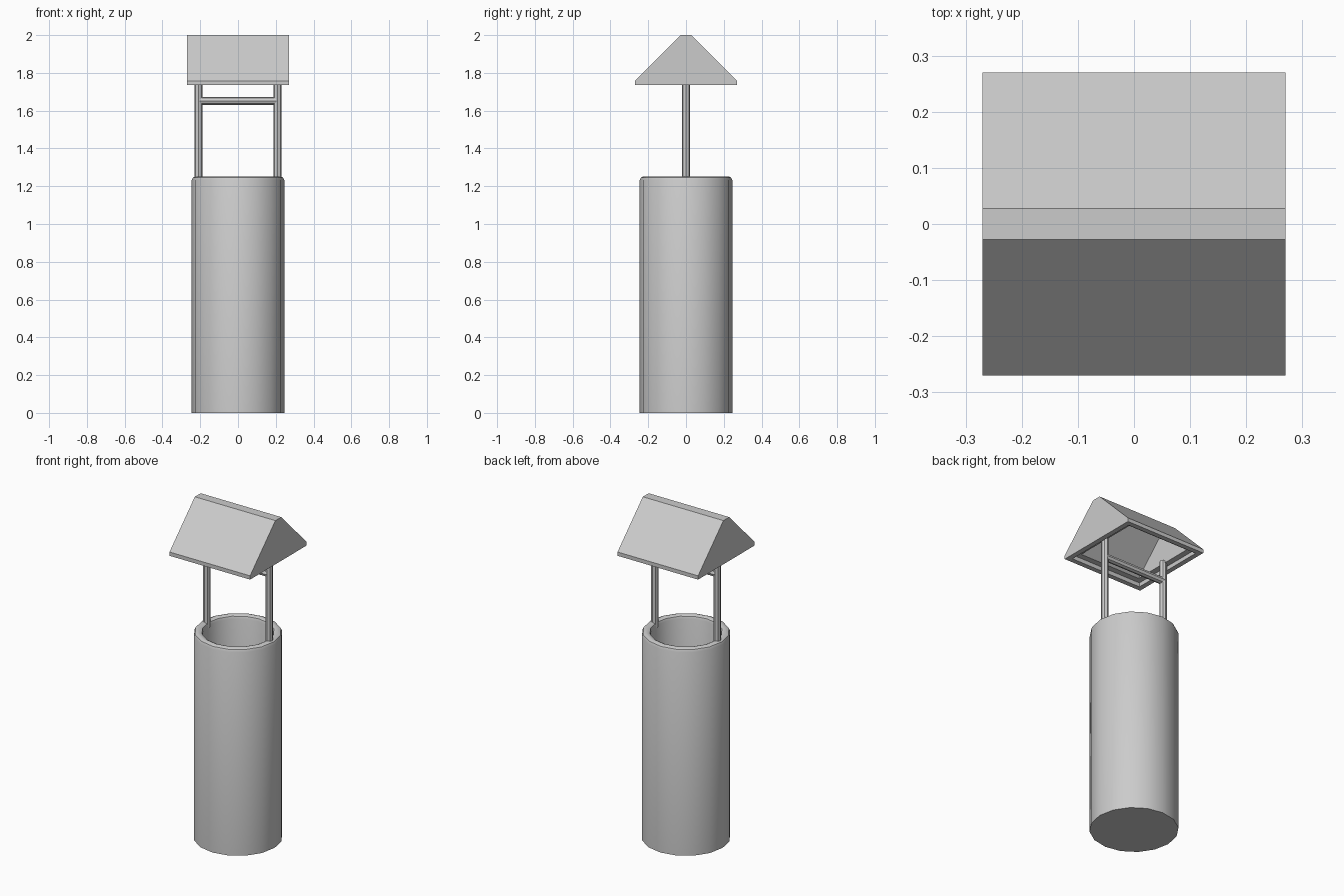
import bpy, bmesh
from math import pi, cos, sin

if "Cube" in bpy.data.objects:
    bpy.data.objects.remove(bpy.data.objects["Cube"])


def loft(name, rings, smooth=False):
    """Skin a list of equal-length point rings and cap both ends."""
    bm = bmesh.new()
    loops = [[bm.verts.new(p) for p in ring] for ring in rings]
    n = len(loops[0])
    for a, b in zip(loops, loops[1:]):
        for i in range(n):
            j = (i + 1) % n
            bm.faces.new((a[i], a[j], b[j], b[i]))
    bm.faces.new(loops[0][::-1])
    bm.faces.new(loops[-1])
    bmesh.ops.recalc_face_normals(bm, faces=bm.faces)
    mesh = bpy.data.meshes.new(name)
    bm.to_mesh(mesh)
    bm.free()
    ob = bpy.data.objects.new(name, mesh)
    bpy.context.collection.objects.link(ob)
    if smooth:
        bpy.ops.object.select_all(action='DESELECT')
        ob.select_set(True)
        bpy.context.view_layer.objects.active = ob
        bpy.ops.object.shade_smooth_by_angle(angle=pi / 6)
    return ob


def circle(r, z, n):
    return [(r * cos(2 * pi * i / n), r * sin(2 * pi * i / n), z) for i in range(n)]


def rect(x, y, z):
    return [(x, y, z), (-x, y, z), (-x, -y, z), (x, -y, z)]


# Hollow stone shaft with a rounded rim
shaft = [(0.245, 0), (0.245, 1.232), (0.239, 1.246), (0.225, 1.252),
         (0.213, 1.252), (0.2, 1.246), (0.195, 1.232), (0.195, 0.05)]
loft("well_shaft", [circle(r, z, 16) for r, z in shaft], smooth=True)

# Two round posts standing on the rim
for side, label in ((-1, "left"), (1, "right")):
    post = loft(label + "_post", [circle(0.021, z, 8) for z in (1.22, 1.775)], smooth=True)
    post.location.x = side * 0.209

# Crossbar between the posts
bar = loft("crossbar", [circle(0.021, z, 8) for z in (-0.205, 0.205)], smooth=True)
bar.rotation_euler.y = pi / 2
bar.location.z = 1.652

# Gabled roof: ridge, eaves, lower rim, stepped ledge, hollow inside
roof = [(0.27, 0.028, 2.0), (0.27, 0.27, 1.758), (0.27, 0.27, 1.735),
        (0.24, 0.24, 1.735), (0.24, 0.24, 1.76), (0.205, 0.205, 1.76),
        (0.205, 0.02, 1.945)]
loft("roof", [rect(*p) for p in roof])
